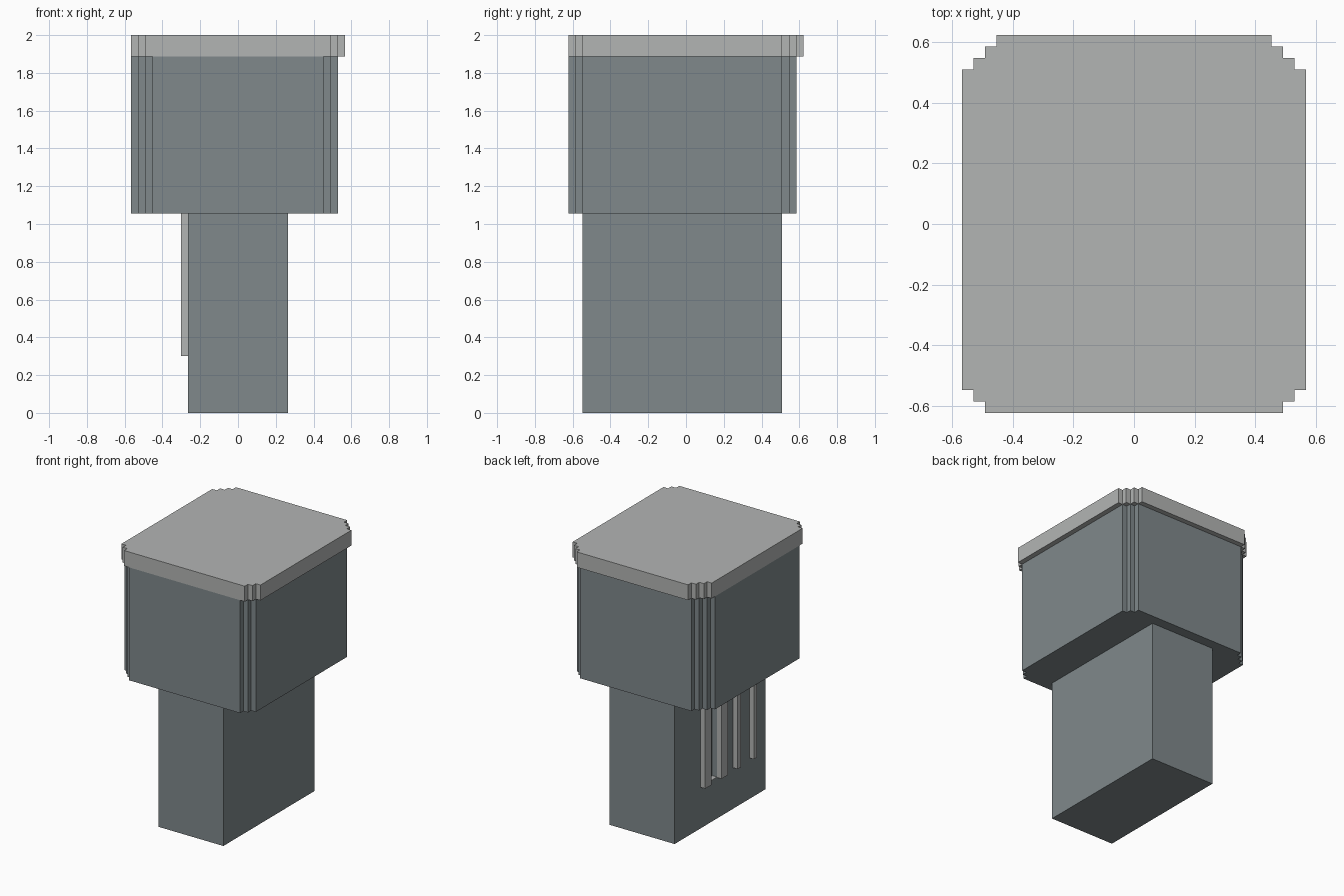
import bpy
import bmesh

U = 2 / 53  # size of one block unit

if "Cube" in bpy.data.objects:
    bpy.data.objects.remove(bpy.data.objects["Cube"], do_unlink=True)


def material(name, rgb):
    mat = bpy.data.materials.new(name)
    mat.use_nodes = True
    mat.diffuse_color = (*rgb, 1)
    mat.node_tree.nodes["Principled BSDF"].inputs["Base Color"].default_value = (*rgb, 1)
    return mat


light_grey = material("light grey", (0.45, 0.46, 0.455))
slate_grey = material("slate grey", (0.215, 0.25, 0.26))


def stair(cx, cy, sx, sy, n):
    """Points of a stepped corner, in counter-clockwise order."""
    pts = []
    for k in range(n + 1):
        x = cx - sx * (n - k)
        pts.append((x, cy - sy * k))
        if k < n:
            pts.append((x, cy - sy * (k + 1)))
    return pts if sx != sy else pts[::-1]


def block(name, xs, ys, zs, mat, steps=(0, 0, 0, 0)):
    """Upright prism with stepped corners, measured in block units."""
    (x0, x1), (y0, y1), (z0, z1) = xs, ys, zs
    corners = [(x1, y0, 1, -1), (x1, y1, 1, 1), (x0, y1, -1, 1), (x0, y0, -1, -1)]
    outline = []
    for corner, n in zip(corners, steps):
        outline += stair(*corner, n)
    bm = bmesh.new()
    base = bm.faces.new([bm.verts.new((x * U, y * U, z0 * U))
                         for x, y in dict.fromkeys(outline)])
    top = bmesh.ops.extrude_face_region(bm, geom=[base])["geom"]
    bmesh.ops.translate(bm, vec=(0, 0, (z1 - z0) * U),
                        verts=[v for v in top if isinstance(v, bmesh.types.BMVert)])
    if base.is_valid and len([f for f in bm.faces if abs(f.calc_center_median().z - z0 * U) < 1e-5]) == 0:
        bm.faces.new(base.verts)
    bmesh.ops.recalc_face_normals(bm, faces=bm.faces)
    mesh = bpy.data.meshes.new(name)
    bm.to_mesh(mesh)
    bm.free()
    mesh.materials.append(mat)
    obj = bpy.data.objects.new(name, mesh)
    bpy.context.collection.objects.link(obj)
    return obj


# Main solids; corner steps run front +x, back +x, back -x, front -x
stem = block("stem", (-7, 7), (-14.5, 13.5), (0, 28), slate_grey)
block("housing", (-15, 14), (-16.5, 15.5), (28, 50), slate_grey, (2, 2, 3, 3))
block("cap", (-15, 15), (-16.5, 16.5), (50, 53), light_grey, (2, 3, 3, 2))

# Shallow slot between the first two ribs, with a pale floor
cutter = block("slot_cutter", (-9, -6), (0.5, 3.5), (8, 27.9), slate_grey)
cutter.hide_render = True
cutter.hide_viewport = True
cut = stem.modifiers.new("slot", "BOOLEAN")
cut.operation = "DIFFERENCE"
cut.solver = "EXACT"
cut.object = cutter
block("slot_floor", (-7, -6), (0.5, 3.5), (8, 8.1), light_grey)

# Raised vertical ribs on the -x side of the stem
for i, (back, width) in enumerate([(5.5, 2), (0.5, 2), (-4.5, 1), (-9.5, 1)]):
    block(f"rib_{i + 1}", (-8, -7), (back - width, back), (8, 28), light_grey)
